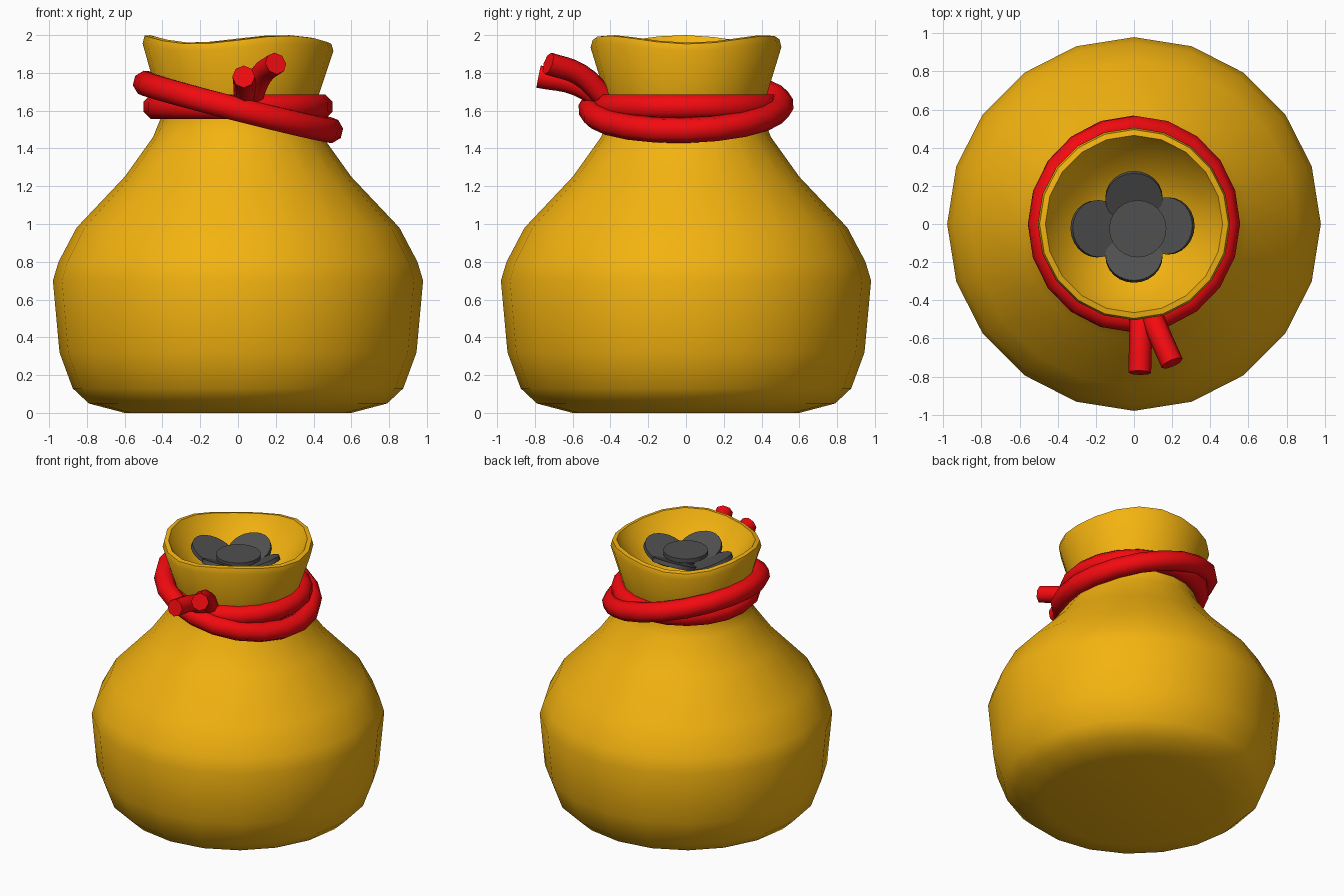
import bpy, bmesh
from math import sin, cos, pi, radians
from mathutils import Matrix, Vector

if "Cube" in bpy.data.objects:
    bpy.data.objects.remove(bpy.data.objects["Cube"])

SIDES = 20


def material(name, rgb):
    m = bpy.data.materials.new(name)
    m.diffuse_color = (*rgb, 1)
    m.use_nodes = True
    m.node_tree.nodes["Principled BSDF"].inputs["Base Color"].default_value = m.diffuse_color
    return m


CLOTH = material("gold_cloth", (0.9, 0.45, 0.005))
ROPE = material("red_rope", (0.9, 0.003, 0.005))
METAL = material("dark_metal", (0.08, 0.08, 0.08))


def smooth(ob, angle):
    bpy.ops.object.select_all(action='DESELECT')
    ob.select_set(True)
    bpy.context.view_layer.objects.active = ob
    bpy.ops.object.shade_smooth_by_angle(angle=radians(angle))


def finish(bm, name, mat, angle=50):
    bmesh.ops.recalc_face_normals(bm, faces=bm.faces)
    me = bpy.data.meshes.new(name)
    bm.to_mesh(me)
    bm.free()
    ob = bpy.data.objects.new(name, me)
    bpy.context.collection.objects.link(ob)
    me.materials.append(mat)
    smooth(ob, angle)
    return ob


def bridge(bm, a, b):
    n = len(a)
    for i in range(n):
        bm.faces.new((a[i], a[(i + 1) % n], b[(i + 1) % n], b[i]))


# Sack: turned profile with a wavy lip and a funnel inside (r, z, wave)
profile = [(0.60, 0, 0), (0.79, 0.05, 0), (0.875, 0.13, 0), (0.945, 0.32, 0),
           (0.98, 0.70, 0), (0.95, 0.80, 0), (0.855, 0.98, 0), (0.60, 1.25, 0),
           (0.45, 1.46, 0), (0.405, 1.57, 0), (0.43, 1.69, 0),
           (0.505, 1.935, 0.02), (0.495, 1.975, 0.022), (0.465, 1.98, 0.02),
           (0.43, 1.92, 0.015), (0.30, 1.77, 0), (0.12, 1.66, 0)]
bm = bmesh.new()
rings = []
for r, z, w in profile:
    ring = []
    for i in range(SIDES):
        a = 2 * pi * i / SIDES
        ring.append(bm.verts.new((r * cos(a), r * sin(a),
                                  z + w * cos(3 * (a - radians(62))))))
    rings.append(ring)
for a, b in zip(rings, rings[1:]):
    bridge(bm, a, b)
bm.faces.new(rings[0])
bm.faces.new(rings[-1])
finish(bm, "sack", CLOTH, 60)


# Rope loops around the neck
def rope_loop(name, major, minor, mat4, sides=8):
    bm = bmesh.new()
    loops = []
    for i in range(SIDES):
        a = 2 * pi * i / SIDES
        loops.append([])
        for j in range(sides):
            b = 2 * pi * (j + 0.5) / sides
            r = major + minor * cos(b)
            loops[-1].append(bm.verts.new(
                mat4 @ Vector((r * cos(a), r * sin(a), minor * sin(b)))))
    for i in range(SIDES):
        bridge(bm, loops[i], loops[(i + 1) % SIDES])
    finish(bm, name, ROPE)


lift = Matrix.Translation((0, 0, 1.62))
rope_loop("rope_loop_level", 0.435, 0.07, lift)
rope_loop("rope_loop_tilted", 0.505, 0.068,
          lift @ Matrix.Rotation(radians(14.3), 4, Vector((0.1, 1, 0))))


# Loose rope ends at the front
def rope_end(name, pts):
    cu = bpy.data.curves.new(name, 'CURVE')
    cu.dimensions = '3D'
    cu.bevel_depth = 0.06
    cu.bevel_resolution = 2
    cu.use_fill_caps = True
    cu.resolution_u = 4
    sp = cu.splines.new('BEZIER')
    sp.bezier_points.add(len(pts) - 1)
    for p, co in zip(sp.bezier_points, pts):
        p.co = co
        p.handle_left_type = p.handle_right_type = 'AUTO'
    ob = bpy.data.objects.new(name, cu)
    bpy.context.collection.objects.link(ob)
    cu.materials.append(ROPE)
    bpy.ops.object.select_all(action='DESELECT')
    ob.select_set(True)
    bpy.context.view_layer.objects.active = ob
    bpy.ops.object.convert(target='MESH')
    smooth(bpy.context.view_layer.objects.active, 50)


rope_end("rope_end_left", [(0.04, -0.40, 1.63), (0.035, -0.58, 1.74), (0.03, -0.78, 1.78)])
rope_end("rope_end_right", [(0.07, -0.42, 1.66), (0.125, -0.56, 1.79), (0.20, -0.73, 1.85)])


# Coins: one flat on top, four leaning against the funnel
def coin(name, x, y, z, tilt):
    axis = Vector((y, -x, 0)) if tilt else Vector((1, 0, 0))
    m = Matrix.Translation((x, y, z)) @ Matrix.Rotation(radians(tilt), 4, axis)
    bm = bmesh.new()
    bmesh.ops.create_cone(bm, cap_ends=True, segments=24, radius1=0.15,
                          radius2=0.15, depth=0.03, matrix=m)
    finish(bm, name, METAL, 40)


coin("coin_top", 0.02, -0.025, 1.875, 0)
for name, x, y in (("left", -0.19, -0.025), ("right", 0.175, -0.01),
                   ("back", 0.0, 0.135), ("front", 0.0, -0.165)):
    coin("coin_" + name, x, y, 1.85, 24)
